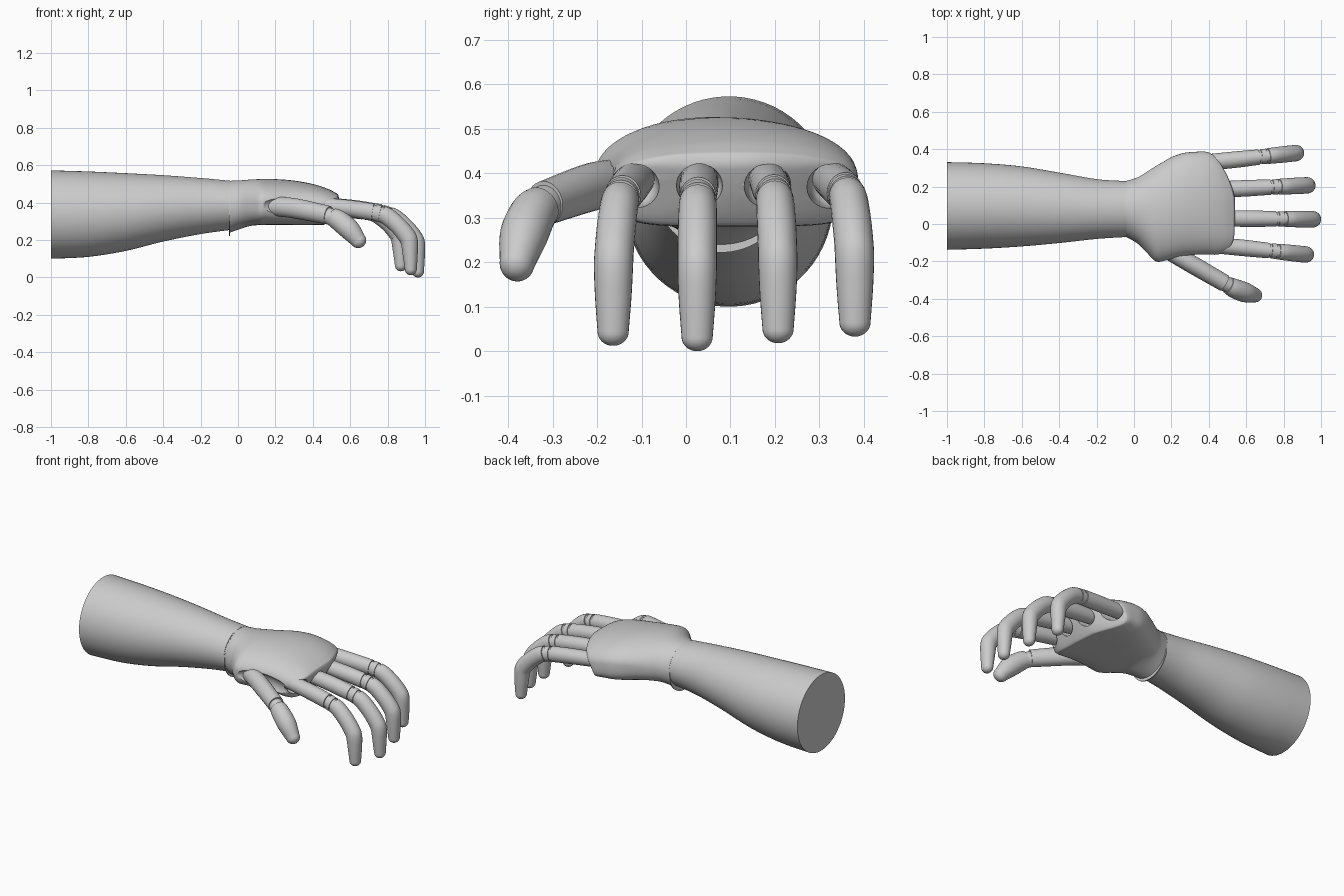
import bpy, bmesh, math
from mathutils import Vector

if "Cube" in bpy.data.objects:
    bpy.data.objects.remove(bpy.data.objects["Cube"])


def curve(pts, n):
    """Catmull-Rom resampling of equal-length tuples, n steps per span."""
    out = []
    for i in range(len(pts) - 1):
        p0, p1, p2, p3 = (pts[max(i - 1, 0)], pts[i], pts[i + 1], pts[min(i + 2, len(pts) - 1)])
        for k in range(n):
            t = k / n
            out.append(tuple(b + 0.5 * t * (c - a + t * (2*a - 5*b + 4*c - d + t * (3*(b - c) + d - a)))
                             for a, b, c, d in zip(p0, p1, p2, p3)))
    out.append(tuple(pts[-1]))
    return out


def smooth(ob, angle=35):
    ob.data.shade_smooth()
    ob.data.set_sharp_from_angle(angle=math.radians(angle))


def loft(name, rings):
    bm = bmesh.new()
    rows = [[bm.verts.new(p) for p in r] for r in rings]
    n = len(rows[0])
    for a, b in zip(rows, rows[1:]):
        for i in range(n):
            j = (i + 1) % n
            bm.faces.new((a[i], a[j], b[j], b[i]))
    bm.faces.new(rows[0][::-1])
    bm.faces.new(rows[-1])
    bmesh.ops.recalc_face_normals(bm, faces=bm.faces)
    if bm.calc_volume(signed=True) < 0:
        bmesh.ops.reverse_faces(bm, faces=bm.faces)
    me = bpy.data.meshes.new(name)
    bm.to_mesh(me)
    bm.free()
    ob = bpy.data.objects.new(name, me)
    bpy.context.collection.objects.link(ob)
    smooth(ob)
    return ob


def tube(name, pts, side, round_end=False, n=6, seg=28):
    """Tube through (x, y, z, half_width, half_depth) points."""
    path = curve(pts, n)
    side = Vector(side)
    rings = []

    def ring(c, t, w, d):
        s = (side - t * side.dot(t)).normalized()
        u = t.cross(s)
        rings.append([c + s * w * math.cos(a) + u * d * math.sin(a)
                      for a in (2 * math.pi * k / seg for k in range(seg))])

    for i, p in enumerate(path):
        a, b = path[max(i - 1, 0)], path[min(i + 1, len(path) - 1)]
        t = (Vector(b[:3]) - Vector(a[:3])).normalized()
        ring(Vector(p[:3]), t, p[3], p[4])
    if round_end:
        c, w, d = Vector(path[-1][:3]), path[-1][3], path[-1][4]
        for k in range(1, 8):
            a = math.pi / 2 * k / 8
            ring(c + t * d * math.sin(a), t, w * math.cos(a), d * math.cos(a))
    return loft(name, rings)


def super_ring(y0, y1, top, bot, mid, p_bot, p_top=1, seg=64):
    """Cross-section with a domed top and a flatter underside."""
    out = []
    for k in range(seg):
        a = 2 * math.pi * (k + .5) / seg
        c, s = math.cos(a), math.sin(a)
        p = p_top if s >= 0 else p_bot
        y = (y0 + y1) / 2 + (y1 - y0) / 2 * math.copysign(abs(c) ** p, c)
        z = mid + ((top - mid) if s >= 0 else (mid - bot)) * math.copysign(abs(s) ** p, s)
        out.append((y, z))
    return out


# Forearm: x, y min, y max, top, bottom
arm = [(-1, -.138, .331, .573, .10), (-.8, -.132, .325, .567, .11), (-.6, -.12, .308, .558, .142),
       (-.4, -.102, .275, .547, .192), (-.2, -.08, .24, .532, .232), (-.048, -.07, .23, .518, .253)]
loft("forearm", [[(s[0], y, z) for y, z in super_ring(s[1], s[2], s[3], s[4], (s[3] + s[4]) / 2, 1)]
                 for s in curve(arm, 6)])
# Wrist disc in the seam
loft("wrist_disc", [[(x, y, z) for y, z in super_ring(-.071, .231, .518, .222, .37, 1)]
                    for x in (-.049, -.043)])

# Palm: x, y min, y max, top, bottom, mid, underside squareness, top squareness
sec = [(-.0425, -.07, .23, .517, .24, .377, 1, 1), (.02, -.105, .25, .520, .262, .385, .9, 1),
       (.07, -.155, .28, .524, .276, .39, .75, 1), (.12, -.2, .31, .526, .28, .4, .65, 1),
       (.17, -.197, .337, .526, .28, .405, .6, 1), (.22, -.185, .36, .525, .28, .405, .55, .98),
       (.3, -.17, .38, .518, .28, .4, .5, .95), (.4, -.165, .386, .500, .28, .39, .48, .9),
       (.48, -.165, .387, .474, .28, .38, .45, .83), (.53, -.16, .385, .448, .282, .37, .45, .75)]


def front_cut(y, z):
    """How far the knuckle edge is pulled back at a point."""
    back = 1.15 * (y - .13) ** 2 + .16 * max(0, y - .13) if y > .13 else .0
    if y < -.05:
        back = 3.5 * (y + .05) ** 2
    return back + .5 * max(0, .42 - z)


palm_rings = []
for s in curve(sec, 5):
    f = max(0, s[0] / .53) ** 2.4
    palm_rings.append([(s[0] - f * front_cut(y, z), y, z) for y, z in super_ring(*s[1:])])
# Rounded knuckle wall closing the palm
end, mid = super_ring(*sec[-1][1:]), sec[-1][5]
for k in (.97, .91, .8, .65, .5, .35, .2, .07):
    ring = []
    for y, z in end:
        yy, zz = .1125 + (y - .1125) * k, mid + (z - mid) * k
        ring.append((.53 + .014 * math.sqrt(1 - k * k) - front_cut(yy, zz), yy, zz))
    palm_rings.append(ring)
palm = loft("palm", palm_rings)

# Thumb recess and finger sockets are cut out of the palm
cutters = []
bpy.ops.mesh.primitive_uv_sphere_add(segments=40, ring_count=20, location=(.31, -.215, .368))
recess = bpy.context.object
recess.name = "thumb_recess_cutter"
recess.scale = (.19, .068, .07)
recess.rotation_euler = (0, math.radians(6), math.radians(5))
cutters.append(recess)

# Fingers: name, base y, tip y, x shift, z lift at the tip, socket depth x
fingers = [("index", -.115, -.164, -.035, .012, .455), ("middle", .03, .025, .003, .0, .485),
           ("ring", .185, .207, -.027, .018, .46), ("little", .33, .38, -.088, .033, .385)]
for name, ya, yb, dx, dz, x0 in fingers:
    def at(x, z, w, d):
        k = (x - .5) / .46
        return (x + dx, ya + (yb - ya) * k, z + dz * max(0, k) ** 2, w, d)
    y0 = at(x0 - dx, .385, 0, 0)[1]
    tube(name + "_proximal", [(x0 - .02, y0, .386, .043, .042), at(.62, .369, .044, .045),
                              at(.757, .346, .041, .046)], (0, 1, 0))
    tube(name + "_joint", [at(.745, .348, .036, .040), at(.825, .327, .036, .040)], (0, 1, 0))
    tube(name + "_knuckle", [at(.768, .343, .040, .045), at(.796, .336, .041, .045)], (0, 1, 0))
    tube(name + "_distal", [at(.804, .334, .042, .045), at(.84, .315, .043, .047),
                            at(.893, .267, .044, .047), at(.936, .213, .044, .048), at(.951, .178, .044, .046),
                            at(.956, .11, .041, .040), at(.959, .032, .035, .032)],
         (0, 1, 0), True)
    cutters.append(tube(name + "_socket_cutter",
                        [(x0 + .16, y0, .362, .060, .058), (x0 + .05, y0, .370, .053, .051),
                         (x0, y0, .374, .049, .048)], (0, 1, 0), True))

bpy.context.view_layer.objects.active = palm
for c in cutters:
    m = palm.modifiers.new("cut", 'BOOLEAN')
    m.operation = 'DIFFERENCE'
    m.solver = 'EXACT'
    m.object = c
    bpy.ops.object.modifier_apply(modifier=m.name)
for c in cutters:
    bpy.data.objects.remove(c)
smooth(palm, 40)

# Thumb
up = (0, 0, 1)
tube("thumb_proximal", [(.17, -.135, .382, .050, .046), (.30, -.21, .370, .054, .048),
                        (.485, -.317, .333, .050, .046)], up)
tube("thumb_joint", [(.46, -.305, .337, .045, .042), (.53, -.340, .312, .045, .042)], up)
tube("thumb_distal", [(.505, -.328, .324, .049, .046), (.54, -.346, .304, .055, .052),
                      (.595, -.366, .257, .056, .053), (.645, -.380, .197, .042, .039)], up, True)
